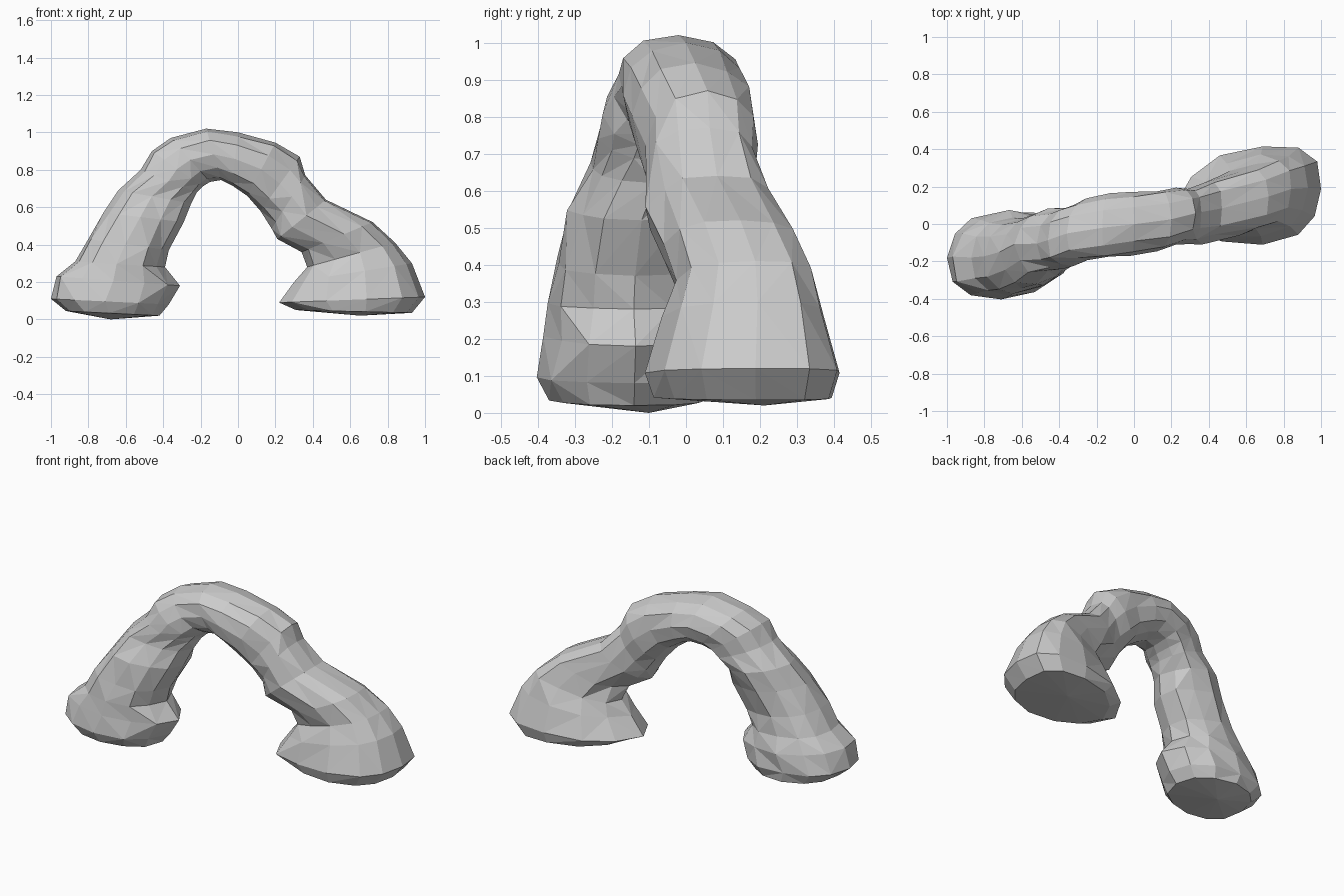
import bpy, bmesh, math, random
from mathutils import Vector

if "Cube" in bpy.data.objects:
    bpy.data.objects.remove(bpy.data.objects["Cube"])

random.seed(11)
SIDES = 12

# Sections along the arch: outer x, outer z, inner x, inner z, centre y, half depth
left_leg = [
    (-.92, .045, -.42, .02, -.16, .21),
    (-1.0, .11, -.37, .08, -.16, .235),
    (-.97, .23, -.31, .18, -.155, .235),
    (-.87, .31, -.39, .28, -.16, .20),
    (-.80, .43, -.37, .37, -.155, .195),
    (-.72, .57, -.29, .52, -.135, .185),
    (-.64, .69, -.25, .62, -.095, .17),
]
span = [
    (-.52, .80, -.22, .68, -.075, .165),
    (-.46, .90, -.19, .71, -.06, .165),
    (-.36, .97, -.15, .735, -.03, .165),
    (-.17, 1.02, -.09, .745, -.01, .17),
    (.00, 1.00, -.03, .715, .00, .17),
    (.20, .945, .05, .66, .015, .165),
    (.33, .87, .12, .58, .04, .155),
]
right_leg = [
    (.36, .77, .18, .485, .045, .15),
    (.47, .64, .21, .43, .06, .165),
    (.72, .52, .34, .36, .11, .17),
    (.84, .41, .37, .28, .145, .175),
    (.93, .30, .30, .20, .15, .215),
    (1.0, .12, .22, .09, .145, .265),
    (.93, .035, .31, .05, .145, .24),
]


def soft(v, power):
    return math.copysign(abs(v) ** power, v)


def section(bm, data, rough, egg, shear):
    """One slightly squared, irregular ring of rock; egg widens the outer end."""
    xo, zo, xi, zi, yc, half = data
    mid = Vector(((xo + xi) / 2, yc, (zo + zi) / 2))
    axis = Vector(((xo - xi) / 2, shear * (xo + xi) / 2, (zo - zi) / 2))
    ring = []
    for i in range(SIDES):
        a = 2 * math.pi * i / SIDES
        c, s = soft(math.cos(a), .9), soft(math.sin(a), .85)
        k = 1 if i in (0, SIDES // 2) else 1 + random.uniform(-rough, rough * .6)
        shift = egg * s * s
        p = mid + axis * (c * k + shift) + Vector((0, s * half * k, 0))
        ring.append(bm.verts.new(p))
    return ring


# Rock arch: skin the sections and close both feet
bm = bmesh.new()
rings = []
for part, egg, shear in ((left_leg, .08, .03), (span, 0, .08), (right_leg, .2, .07)):
    for n, data in enumerate(part):
        rough = .05 if part is span or data[1] < .2 else .10
        rings.append(section(bm, data, rough, egg, shear))
for lo, hi in zip(rings, rings[1:]):
    for i in range(SIDES):
        j = (i + 1) % SIDES
        a, b, c, d = lo[i], lo[j], hi[j], hi[i]
        if random.random() < .5:
            bm.faces.new((a, b, c))
            bm.faces.new((a, c, d))
        else:
            bm.faces.new((a, b, d))
            bm.faces.new((b, c, d))
# Shallow uneven undersides
for ring, z in ((rings[0], .0), (rings[-1], .02)):
    centre = sum((v.co for v in ring), Vector()) / SIDES
    hub = bm.verts.new((centre.x, centre.y + .06, z))
    for i in range(SIDES):
        bm.faces.new((ring[i], ring[(i + 1) % SIDES], hub))
bmesh.ops.recalc_face_normals(bm, faces=bm.faces)

mesh = bpy.data.meshes.new("rock_arch")
bm.to_mesh(mesh)
bm.free()
arch = bpy.data.objects.new("rock_arch", mesh)
bpy.context.collection.objects.link(arch)
